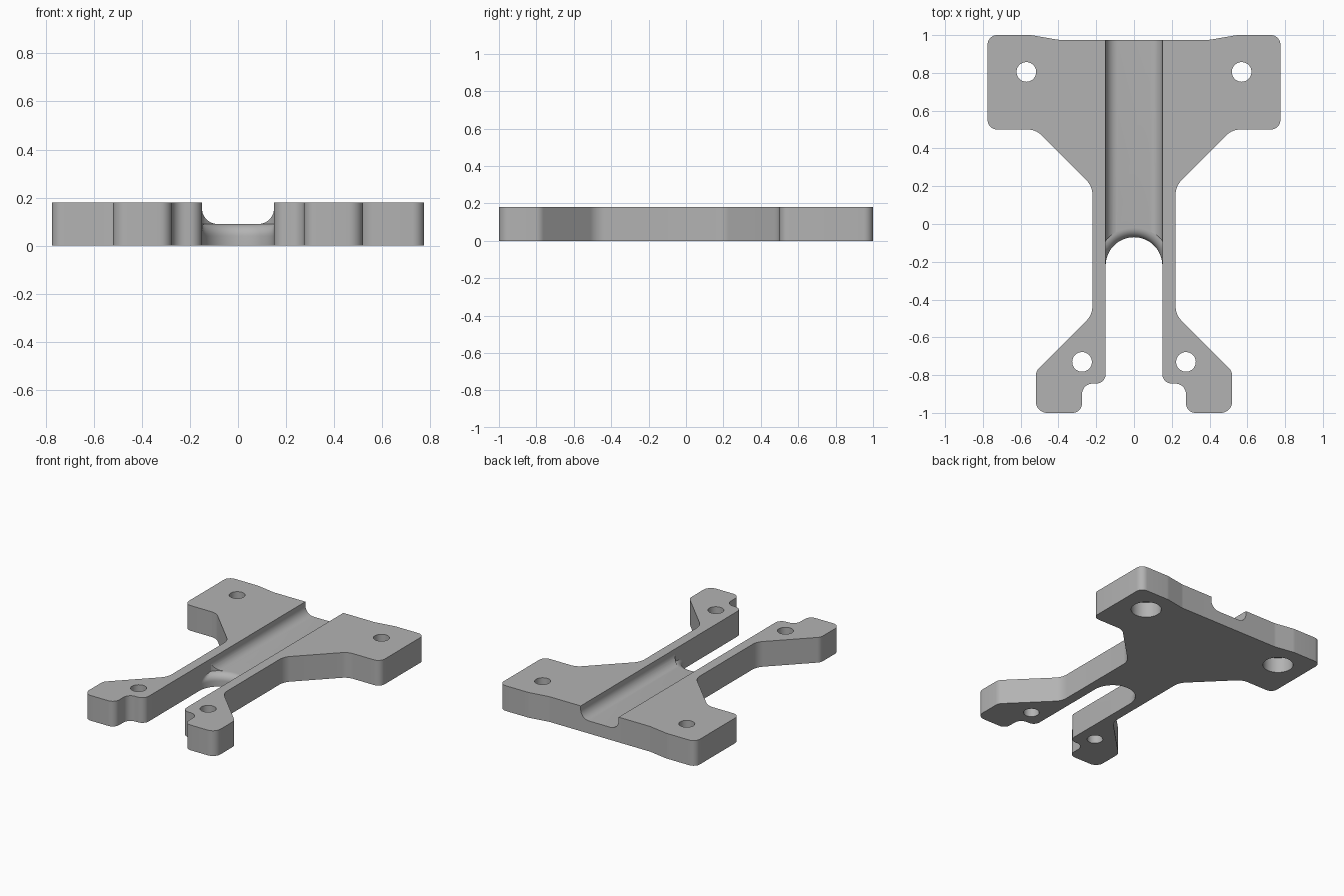
import bpy, bmesh
from math import sin, cos, tan, pi
from mathutils import Vector

if "Cube" in bpy.data.objects:
    bpy.data.objects.remove(bpy.data.objects["Cube"])

THICK, FLOOR, HALF_SLOT, SLOT_Y = 0.18, 0.09, 0.15, -0.22

grey = bpy.data.materials.new("plain grey")
grey.use_nodes = True
grey.diffuse_color = (0.45, 0.45, 0.45, 1)
grey.node_tree.nodes["Principled BSDF"].inputs["Base Color"].default_value = grey.diffuse_color


def rounded(points, steps=8):
    """Replace each inner (x, y, radius) corner of an open path by an arc."""
    out = [Vector(points[0][:2])]
    for before, here, after in zip(points, points[1:], points[2:]):
        p, r = Vector(here[:2]), here[2]
        a = (Vector(before[:2]) - p).normalized()
        b = (Vector(after[:2]) - p).normalized()
        half = a.angle(b) / 2
        centre = p + (a + b).normalized() * r / sin(half)
        start, end = p + a * r / tan(half) - centre, p + b * r / tan(half) - centre
        for i in range(steps + 1):
            t, sweep = i / steps, pi - 2 * half
            out.append(centre + (start * sin((1 - t) * sweep) + end * sin(t * sweep)) / sin(sweep))
    return out + [Vector(points[-1][:2])]


def loft(name, rings):
    """Solid through a stack of equal-length rings of 3D points."""
    bm = bmesh.new()
    loops = [[bm.verts.new(p) for p in ring] for ring in rings]
    for low, high in zip(loops, loops[1:]):
        for i in range(len(low)):
            j = (i + 1) % len(low)
            bm.faces.new((low[i], low[j], high[j], high[i]))
    bm.faces.new(loops[0][::-1])
    bm.faces.new(loops[-1])
    bmesh.ops.recalc_face_normals(bm, faces=bm.faces)
    mesh = bpy.data.meshes.new(name)
    bm.to_mesh(mesh)
    bm.free()
    obj = bpy.data.objects.new(name, mesh)
    bpy.context.collection.objects.link(obj)
    return obj


def cylinder(name, x, y, r, z0, z1, n=48):
    ring = [(x + r * cos(2 * pi * i / n), y + r * sin(2 * pi * i / n)) for i in range(n)]
    return loft(name, [[(*p, z) for p in ring] for z in (z0, z1)])


def cut(target, cutter):
    cutter.hide_render = True
    mod = target.modifiers.new("cut", "BOOLEAN")
    mod.operation, mod.solver, mod.object = "DIFFERENCE", "EXACT", cutter
    bpy.context.view_layer.objects.active = target
    bpy.ops.object.modifier_apply(modifier=mod.name)
    bpy.data.objects.remove(cutter)


# Bracket plate: half outline from the back edge round to the slot, mirrored
half = rounded([
    (0.15, 0.975, 0), (0.40, 0.975, 0.1), (0.545, 1.0, 0.1), (0.775, 1.0, 0.05),
    (0.775, 0.5, 0.05), (0.52, 0.5, 0.1), (0.22, 0.20, 0.11), (0.22, -0.48, 0.11),
    (0.52, -0.78, 0.06), (0.52, -1.0, 0.06), (0.275, -1.0, 0.05), (0.275, -0.845, 0.055),
    (HALF_SLOT, -0.845, 0.05), (HALF_SLOT, SLOT_Y)])
outline = half + [Vector((-p.x, p.y)) for p in reversed(half)]
plate = loft("bracket_plate", [[(p.x, p.y, z) for p in outline] for z in (0, THICK)])
plate.data.materials.append(grey)

# Channel along the top, with rounded lower corners
side = rounded([(HALF_SLOT, 0.3, 0), (HALF_SLOT, FLOOR, 0.065), (0, FLOOR, 0)], 10)[:-1]
section = side + [Vector((-p.x, p.y)) for p in reversed(side)]
cut(plate, loft("channel_cutter", [[(p.x, y, p.y) for p in section] for y in (-0.5, 1.2)]))

# Round slot end, its upper edge eased into the channel floor
EASE = 0.05
levels = [(HALF_SLOT, -0.1)]
levels += [(HALF_SLOT + EASE * (1 - cos(t)), FLOOR - EASE + EASE * sin(t))
           for t in (i * pi / 16 for i in range(9))]
levels.append((HALF_SLOT + EASE, 0.3))
rings = []
for r, z in levels:
    ring = [(HALF_SLOT, SLOT_Y - 0.05, z)]
    for i in range(33):
        a = pi * i / 32
        x = max(-HALF_SLOT, min(HALF_SLOT, r * cos(a)))
        ring.append((x, SLOT_Y + r * sin(a), z))
    ring.append((-HALF_SLOT, SLOT_Y - 0.05, z))
    rings.append(ring)
cut(plate, loft("slot_cutter", rings))

# Screw holes, the back pair counterbored from below
for s in (-1, 1):
    cut(plate, cylinder("front_hole_cutter", s * 0.275, -0.73, 0.052, -0.1, 0.3))
    cut(plate, cylinder("back_hole_cutter", s * 0.57, 0.805, 0.052, -0.1, 0.3))
    cut(plate, cylinder("counterbore_cutter", s * 0.57, 0.805, 0.1, -0.1, 0.11))

# Smooth fillets, crisp edges
bpy.ops.object.select_all(action="DESELECT")
plate.select_set(True)
bpy.context.view_layer.objects.active = plate
bpy.ops.object.shade_smooth_by_angle(angle=pi / 6)
